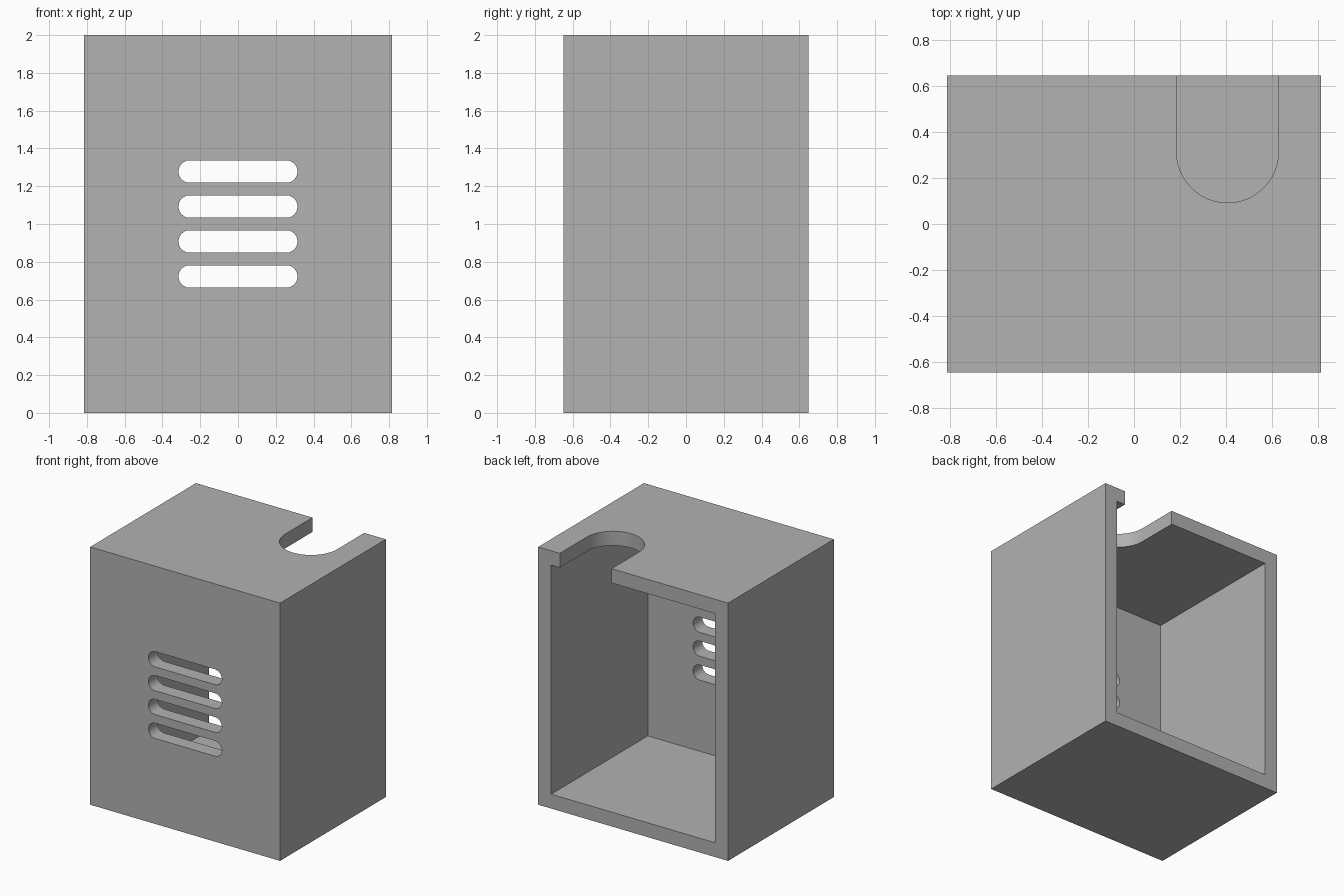
import bpy
import bmesh
import math
from mathutils import Matrix

cube = bpy.data.objects.get("Cube")
if cube:
    bpy.data.objects.remove(cube, do_unlink=True)

U = 1 / 27                                # one design unit
W, D, H, WALL = 44 * U, 35 * U, 54 * U, 3 * U

grey = bpy.data.materials.new("plain grey")
grey.use_nodes = True
colour = (0.445, 0.445, 0.445, 1)
grey.diffuse_color = colour
grey.node_tree.nodes["Principled BSDF"].inputs["Base Color"].default_value = colour


def finish(name, bm):
    bmesh.ops.recalc_face_normals(bm, faces=bm.faces)
    mesh = bpy.data.meshes.new(name)
    bm.to_mesh(mesh)
    bm.free()
    mesh.materials.append(grey)
    obj = bpy.data.objects.new(name, mesh)
    bpy.context.collection.objects.link(obj)
    return obj


def box(name, lo, hi):
    bm = bmesh.new()
    bmesh.ops.create_cube(bm, size=1)
    for v in bm.verts:
        v.co = [a + (c + 0.5) * (b - a) for a, b, c in zip(lo, hi, v.co)]
    return finish(name, bm)


def stadium(name, length, radius, depth, matrix):
    """Round-ended prism: long in local x, extruded along local z."""
    bm = bmesh.new()
    half, n = length / 2 - radius, 24
    verts = []
    for side, start in ((1, -math.pi / 2), (-1, math.pi / 2)):
        for i in range(n + 1):
            a = start + math.pi * i / n
            verts.append(bm.verts.new((side * half + radius * math.cos(a),
                                       radius * math.sin(a), -depth / 2)))
    face = bm.faces.new(verts)
    ext = bmesh.ops.extrude_face_region(bm, geom=[face])["geom"]
    bmesh.ops.translate(bm, vec=(0, 0, depth),
                        verts=[g for g in ext if isinstance(g, bmesh.types.BMVert)])
    bm.transform(matrix)
    return finish(name, bm)


# Outer shell and the cavity that opens at the back
housing = box("housing", (-W / 2, -D / 2, 0), (W / 2, D / 2, H))
cutters = [box("cavity_cutter", (-W / 2 + WALL, -D / 2 + WALL, WALL),
               (W / 2 - WALL, D / 2 + WALL, H - WALL))]

# Four ventilation slots through the front wall
for i in range(4):
    place = (Matrix.Translation((0, -D / 2, H / 2 + (i - 1.5) * 5 * U))
             @ Matrix.Rotation(math.pi / 2, 4, 'X'))
    cutters.append(stadium("slot_cutter", 17 * U, 1.6 * U, 4 * WALL, place))

# Round-ended cable notch in the back of the top
place = (Matrix.Translation((11 * U, D / 2, H))
         @ Matrix.Rotation(math.pi / 2, 4, 'Z'))
cutters.append(stadium("notch_cutter", 30 * U, 6 * U, 4 * WALL, place))

# Cut the shell and discard the cutters
bpy.ops.object.select_all(action='DESELECT')
housing.select_set(True)
bpy.context.view_layer.objects.active = housing
for cutter in cutters:
    cutter.hide_render = True
    mod = housing.modifiers.new("cut", 'BOOLEAN')
    mod.operation, mod.solver, mod.object = 'DIFFERENCE', 'EXACT', cutter
    bpy.ops.object.modifier_apply(modifier=mod.name)
    bpy.data.objects.remove(cutter, do_unlink=True)

bpy.ops.object.shade_smooth_by_angle(angle=math.radians(30))
